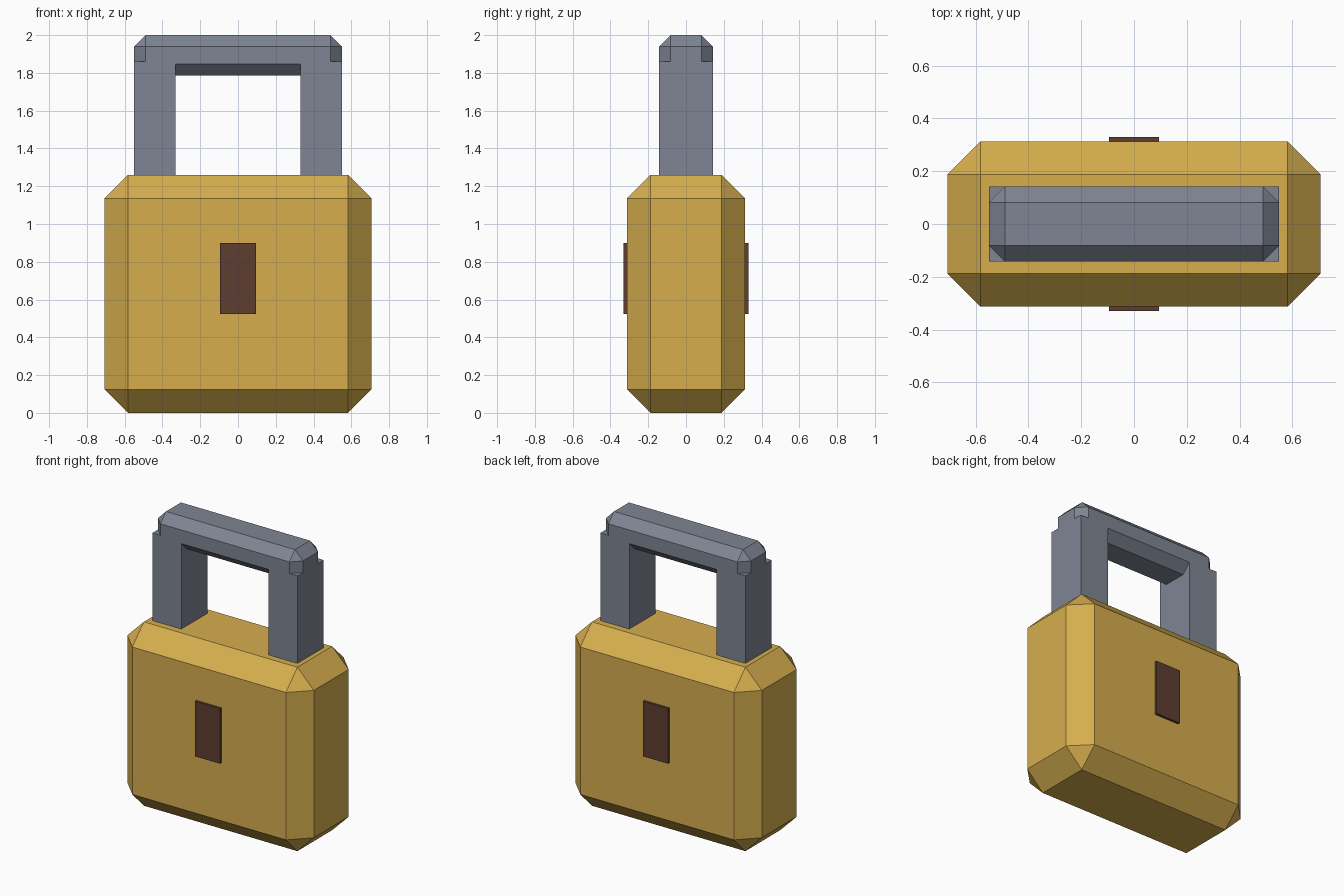
import bpy
import bmesh

if "Cube" in bpy.data.objects:
    bpy.data.objects.remove(bpy.data.objects["Cube"])


def material(name, rgb):
    m = bpy.data.materials.new(name)
    m.diffuse_color = (*rgb, 1)
    m.use_nodes = True
    m.node_tree.nodes["Principled BSDF"].inputs["Base Color"].default_value = m.diffuse_color
    return m


gold = material("gold", (0.672, 0.423, 0.076))
steel = material("steel_grey", (0.209, 0.235, 0.292))
brown = material("dark_brown", (0.112, 0.048, 0.031))


def box(name, lo, hi, mat, chamfer=0):
    """Flat-shaded box between two corners, with optional chamfered edges."""
    bm = bmesh.new()
    bmesh.ops.create_cube(bm, size=1)
    for v in bm.verts:
        for i in range(3):
            v.co[i] = hi[i] if v.co[i] > 0 else lo[i]
    if chamfer:
        bmesh.ops.bevel(bm, geom=bm.edges[:], offset=chamfer, segments=1,
                        affect='EDGES', profile=0.5)
    mesh = bpy.data.meshes.new(name)
    bm.to_mesh(mesh)
    bm.free()
    mesh.materials.append(mat)
    obj = bpy.data.objects.new(name, mesh)
    bpy.context.collection.objects.link(obj)
    return obj


# Chamfered lock body
box("lock_body", (-0.707, -0.313, 0), (0.707, 0.313, 1.26), gold, 0.125)

# Shackle: two square legs sunk into the body, chamfered crossbar on top
for side, x0, x1 in (("left", -0.55, -0.33), ("right", 0.33, 0.55)):
    box("shackle_leg_" + side, (x0, -0.142, 1.2), (x1, 0.142, 1.86), steel)
box("shackle_bar", (-0.55, -0.142, 1.785), (0.55, 0.142, 2.0), steel, 0.061)

# Keyhole block showing on front and back
box("keyhole", (-0.094, -0.33, 0.523), (0.094, 0.33, 0.9), brown)
